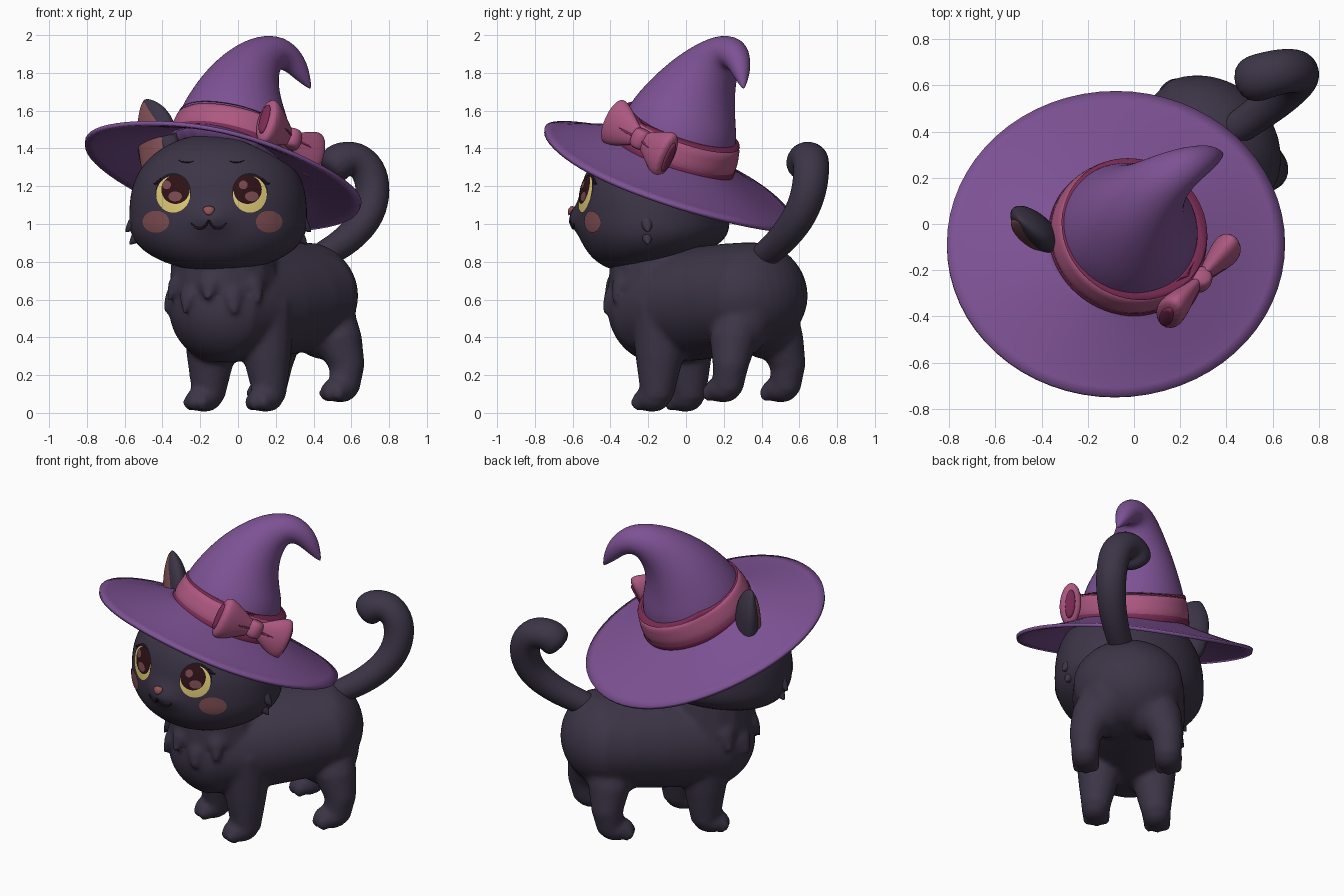
import bpy, bmesh, math
from mathutils import Vector, Matrix

if "Cube" in bpy.data.objects:
    bpy.data.objects.remove(bpy.data.objects["Cube"])


def material(name, r, g, b):
    m = bpy.data.materials.new(name)
    m.use_nodes = True
    m.diffuse_color = (r, g, b, 1)
    m.node_tree.nodes["Principled BSDF"].inputs["Base Color"].default_value = (r, g, b, 1)
    return m


FUR = material("charcoal fur", .045, .035, .062)
HAT = material("purple felt", .205, .084, .296)
BAND = material("pink ribbon", .42, .098, .22)
TRIM = material("dark pink trim", .2, .025, .09)
YELLOW = material("yellow eye", .74, .6, .18)
IRIS = material("dark brown iris", .028, .006, .008)
GLINT = material("mauve glint", .2, .07, .08)
BLUSH = material("blush", .22, .078, .088)
SKIN = material("nose pink", .28, .085, .09)
INK = material("black lines", .012, .008, .014)
LATERAL = Vector((.73, -.68, 0))     # across the body
BACKWARD = Vector((.68, .73, 0))     # from chest to rump
TURN = Matrix.Rotation(math.radians(-43), 4, 'Z')
MID = -.14                           # symmetry line of the face


def finish(name, bm, mat, subsurf=0, voxel=0):
    bmesh.ops.recalc_face_normals(bm, faces=bm.faces)
    for f in bm.faces:
        f.smooth = True
    me = bpy.data.meshes.new(name)
    bm.to_mesh(me)
    bm.free()
    me.materials.append(mat)
    ob = bpy.data.objects.new(name, me)
    bpy.context.collection.objects.link(ob)
    if voxel:
        rm = ob.modifiers.new("blend", 'REMESH')
        rm.mode, rm.voxel_size, rm.use_smooth_shade = 'VOXEL', voxel, True
        sm = ob.modifiers.new("soften", 'SMOOTH')
        sm.factor, sm.iterations = .5, 6
    if subsurf:
        ob.modifiers.new("round", 'SUBSURF').levels = subsurf
        ob.modifiers["round"].render_levels = subsurf
    return ob


def add_tube(bm, pts, radii, seg=16, ref=LATERAL, squash=1, caps=True):
    pts = [Vector(p) for p in pts]
    rings = []
    for i, (p, r) in enumerate(zip(pts, radii)):
        t = (pts[min(i + 1, len(pts) - 1)] - pts[max(i - 1, 0)]).normalized()
        side = (ref - t * ref.dot(t)).normalized()
        other = t.cross(side) * squash
        angles = [2 * math.pi * k / seg for k in range(seg)]
        rings.append([bm.verts.new(p + r * (side * math.cos(a) + other * math.sin(a))) for a in angles])
    for a, b in zip(rings, rings[1:]):
        for k in range(seg):
            bm.faces.new((a[k], a[(k + 1) % seg], b[(k + 1) % seg], b[k]))
    if caps:
        bm.faces.new(rings[0][::-1])
        bm.faces.new(rings[-1])


def tube(name, pts, radii, mat, subsurf=2, **kw):
    bm = bmesh.new()
    add_tube(bm, pts, radii, **kw)
    return finish(name, bm, mat, subsurf)


def add_ball(bm, center, radii, u=24, v=16):
    m = Matrix.Translation(center) @ TURN @ Matrix.Diagonal((*radii, 1))
    return bmesh.ops.create_uvsphere(bm, u_segments=u, v_segments=v, radius=1, matrix=m)["verts"]


# Body, neck, legs, paws and chest fur blended into one skin
bm = bmesh.new()
chest, rump = Vector((-.05, -.1, .55)), Vector((.305, .315, .62))
middle = (chest + rump) / 2
for v in add_ball(bm, middle, (.315, .315, .3), 32, 24):
    k = max(-1, min(1, (v.co - middle).dot(BACKWARD) / .1))
    v.co += (rump - chest) / 2 * k + LATERAL * (v.co - middle).dot(LATERAL) * .05 * (k + 1)
add_tube(bm, [(-.06, -.1, .5), (-.07, -.12, .68), (-.08, -.13, .88)], [.27, .295, .27])
paws = [(.145, -.18, 0, 1), (-.18, -.005, 0, 1), (.54, .195, .05, 0), (.155, .5, .05, 0)]
for x, y, z, is_front in paws:
    foot = Vector((x, y, z + .075))
    ankle = foot + BACKWARD * .035
    hip = chest if is_front else rump
    inner = (hip - foot).dot(LATERAL) * LATERAL
    if is_front:
        add_tube(bm, [ankle, ankle + inner * .1 + Vector((0, 0, .22)), ankle + inner * .2 + Vector((0, 0, .5))],
                 [.085, .128, .165])
    else:
        add_tube(bm, [ankle, ankle + BACKWARD * .02 + Vector((0, 0, .12)), ankle + inner * .15 + Vector((0, 0, .25)),
                      ankle + inner * .45 + Vector((0, 0, .42))], [.08, .095, .125, .13])
        add_ball(bm, ankle + inner * .5 - BACKWARD * .04 + Vector((0, 0, .4)), (.16, .2, .24))
    add_ball(bm, foot, (.085, .105, .07))
    for side in (-1, 0, 1):
        add_ball(bm, foot + LATERAL * side * .05 - BACKWARD * (.075 - .02 * abs(side)) - Vector((0, 0, .02)),
                 (.032, .045, .045), 12, 8)
for i in range(7):
    a = math.radians(227 + (i - 3) * 26)
    out = Vector((math.cos(a), math.sin(a), 0))
    base = Vector((-.07, -.12, .74 - .06 * (i % 2)))
    add_tube(bm, [base + out * .24, base + out * .285 - Vector((0, 0, .06)), base + out * .325 - Vector((0, 0, .15))],
             [.07, .055, .012], seg=10, ref=Vector((-out.y, out.x, 0)), squash=.6)
finish("body", bm, FUR, voxel=.016)

# Tail
tube("tail", [(.38, .37, .8), (.5, .45, .86), (.61, .53, .94), (.695, .61, 1.05), (.72, .655, 1.18),
              (.695, .665, 1.29), (.625, .66, 1.35), (.54, .635, 1.345), (.47, .61, 1.27)],
     [.07, .076, .084, .091, .095, .099, .104, .108, .095], FUR)


# Hat brim height, also used to keep the head beneath it
def brim(x, y):
    dx, dy = x + .08, y + .09
    q = math.hypot(dx / .73, dy / .66)
    droop = .035 * max(0, -dy / .66) ** 2
    return 1.265 - .22 * dx - .38 * dy + .26 * max(0, 1 - q) ** 1.2 + .012 * q * math.sin(3 * math.atan2(dy, dx)) - droop


# Head, its underside sloping up toward the back
HC, HR, LOW, HIGH, POWER = Vector((-.105, -.17, 1.03)), Vector((.47, .4, 0)), .268, .45, 2.6


def muzzle(x, z):
    return .05 * math.exp(-((x - MID) / .1) ** 2 - ((z - 1.03) / .07) ** 2)


def face(x, z):
    dz = (z - HC.z) / (HIGH if z > HC.z else LOW)
    rest = 1 - abs(dz) ** POWER - ((x - HC.x) / HR.x) ** 2
    return HC.y - HR.y * math.sqrt(max(0, rest)) - muzzle(x, z)


bm = bmesh.new()
for v in bmesh.ops.create_uvsphere(bm, u_segments=72, v_segments=48, radius=1)["verts"]:
    c = v.co.copy()
    flat = math.hypot(c.x, c.y)
    k = math.sqrt(max(0, 1 - abs(c.z) ** POWER)) / flat if flat > .001 else 1
    x, y = HC.x + c.x * k * HR.x, HC.y + c.y * k * HR.y
    z = HC.z + c.z * (HIGH if c.z > 0 else LOW)
    slope = .22 * (y - HC.y) * min(0, c.z) ** 2
    if c.y < 0:
        y -= muzzle(x, z)
    v.co = (x, y, min(z + slope, brim(x, y) - .035))
finish("head", bm, FUR)


# Painted face details hug the head
def plate(name, x, z, rx, rz, lift, mat, seg=28, rings=5):
    bm = bmesh.new()
    hub = bm.verts.new((x, face(x, z) - lift, z))
    last = None
    for i in range(1, rings + 1):
        ring = []
        for k in range(seg):
            a = 2 * math.pi * k / seg
            px, pz = x + rx * i / rings * math.cos(a), z + rz * i / rings * math.sin(a)
            ring.append(bm.verts.new((px, face(px, pz) - lift, pz)))
        for k in range(seg):
            n = (k + 1) % seg
            bm.faces.new((last[k], ring[k], ring[n], last[n]) if last else (hub, ring[k], ring[n]))
        last = ring
    ob = finish(name, bm, mat)
    if sum(p.normal.y for p in ob.data.polygons) > 0:
        ob.data.flip_normals()


def stroke(name, pts, radii, mat=INK):
    tube(name, [(x, face(x, z) - .003, z) for x, z in pts], radii, mat, subsurf=1, seg=6, ref=Vector((0, -1, 0)))


for s, label in ((1, "left"), (-1, "right")):
    ex, ez = MID + s * .203, 1.16
    plate(label + "_eye_outline", ex, ez + .01, .094, .1, .004, INK)
    plate(label + "_eye", ex, ez - .003, .09, .097, .007, YELLOW)
    plate(label + "_iris", ex - s * .012, ez + .022, .075, .076, .010, IRIS)
    plate(label + "_lower_glint", ex + .01, ez - .014, .036, .026, .013, GLINT)
    plate(label + "_upper_glint", ex - .035, ez + .047, .023, .023, .013, GLINT)
    plate(label + "_blush", MID + .005 + s * .3, 1.012, .07, .058, .007, BLUSH)
    stroke(label + "_lash", [(ex + s * .06, ez + .086), (ex + s * .09, ez + .05), (ex + s * .108, ez + .055)],
           [.008, .01, .002])
    stroke(label + "_brow", [(MID + s * .09, 1.335), (MID + s * .135, 1.32), (MID + s * .18, 1.34)],
           [.002, .006, .002])
    stroke(label + "_mouth", [(MID - .015 + s * dx, z) for dx, z in
                              ((0, 1.025), (.012, .99), (.04, .974), (.073, .98), (.095, 1.008))],
           [.006, .008, .009, .008, .004])
    # Cheek fur
    for z in (.985, .92):
        w = math.sqrt(1 - ((HC.z - z) / LOW) ** POWER) * HR.x
        tube(label + "_cheek_fur", [(HC.x + s * (w - .09), -.2, z + .06), (HC.x + s * (w - .02), -.21, z + .02),
                                    (HC.x + s * (w + .025), -.2, z - .03)], [.07, .045, .004], FUR, 2, seg=8)
tube("nose", [(MID - .015, face(MID, 1.04) - .004, 1.045), (MID - .015, face(MID, 1.07) - .008, 1.075),
              (MID - .015, face(MID, 1.09) + .002, 1.09)], [.01, .036, .028], SKIN, 1, ref=Vector((1, 0, 0)), squash=.5)

# Ear poking through the brim
ear = [(-.4, -.05, 1.24), (-.42, -.03, 1.42), (-.445, -.01, 1.55), (-.475, .01, 1.62), (-.495, .02, 1.66)]
tube("right_ear", ear, [.13, .145, .125, .07, .012], FUR, squash=.5)
tube("right_ear_inside", [(x - .045 + .009 * i, y - .045 + .009 * i, z - .015) for i, (x, y, z) in enumerate(ear)],
     [.075, .095, .088, .045, .008], BLUSH, squash=.35)

# Hat brim
bm = bmesh.new()
rings, seg = 10, 64
for i in range(rings + 1):
    q = .36 + .64 * i / rings
    for k in range(seg):
        a = 2 * math.pi * k / seg
        x, y = -.08 + .73 * q * math.cos(a), -.09 + .66 * q * math.sin(a)
        bm.verts.new((x, y, brim(x, y)))
bm.verts.ensure_lookup_table()
for i in range(rings):
    for k in range(seg):
        n = (k + 1) % seg
        bm.faces.new([bm.verts[j] for j in (i * seg + k, i * seg + n, (i + 1) * seg + n, (i + 1) * seg + k)])
ob = finish("hat_brim", bm, HAT)
thick = ob.modifiers.new("thickness", 'SOLIDIFY')
thick.thickness, thick.offset = .022, 0

# Hat cone with curled tip
tube("hat_cone", [(-.07, -.1, 1.31), (-.015, -.02, 1.51), (-.01, .015, 1.62), (.025, .07, 1.73), (.075, .13, 1.825),
                  (.145, .2, 1.895), (.225, .25, 1.91), (.295, .28, 1.86), (.34, .295, 1.79), (.385, .305, 1.715)],
     [.325, .316, .27, .215, .16, .117, .09, .066, .045, .006], HAT, seg=20)

# Hat band and its trim
up = Vector((.25, .335, .91))
foot = Vector((-.03, -.065, 1.395))
tube("hat_band", [foot + up * h for h in (-.02, .015, .06, .11, .14, .135)],
     [.335, .35, .343, .332, .325, .29], BAND, 1, seg=40, caps=False)
tube("band_trim", [foot + up * h for h in (.128, .142, .148, .142)], [.327, .326, .318, .295], TRIM, 1, seg=40, caps=False)
tube("band_lower_trim", [foot + up * h for h in (-.03, -.005, .008)], [.347, .352, .346], TRIM, 1, seg=40, caps=False)

# Bow
along = Vector((.6, .67, -.44)).normalized()
outward = Vector((.74, -.66, .1)).normalized()
tall = outward.cross(along).normalized()
knot = Vector((.285, -.24, 1.45))
for s, label, reach in ((1, "back", .92), (-1, "front", 1)):
    spine = along * s * reach
    tube(label + "_bow_loop", [knot + spine * d for d in (.0, .05, .12, .2, .245)],
         [.038, .06, .1, .138, .122], BAND, 2, ref=tall, squash=.5)
    tube(label + "_bow_opening", [knot + spine * d for d in (.2, .245, .252)],
         [.08, .09, .08], TRIM, 1, ref=tall, squash=.35)
    tube(label + "_bow_fold", [knot + spine * d + outward * h for d, h in ((.03, .026), (.08, .042), (.13, .05))],
         [.008, .007, .002], TRIM, 1, seg=8, ref=tall, squash=.5)
tube("bow_knot", [knot + tall * h for h in (-.055, -.04, 0, .04, .055)],
     [.035, .05, .055, .05, .035], BAND, 1, ref=along)
